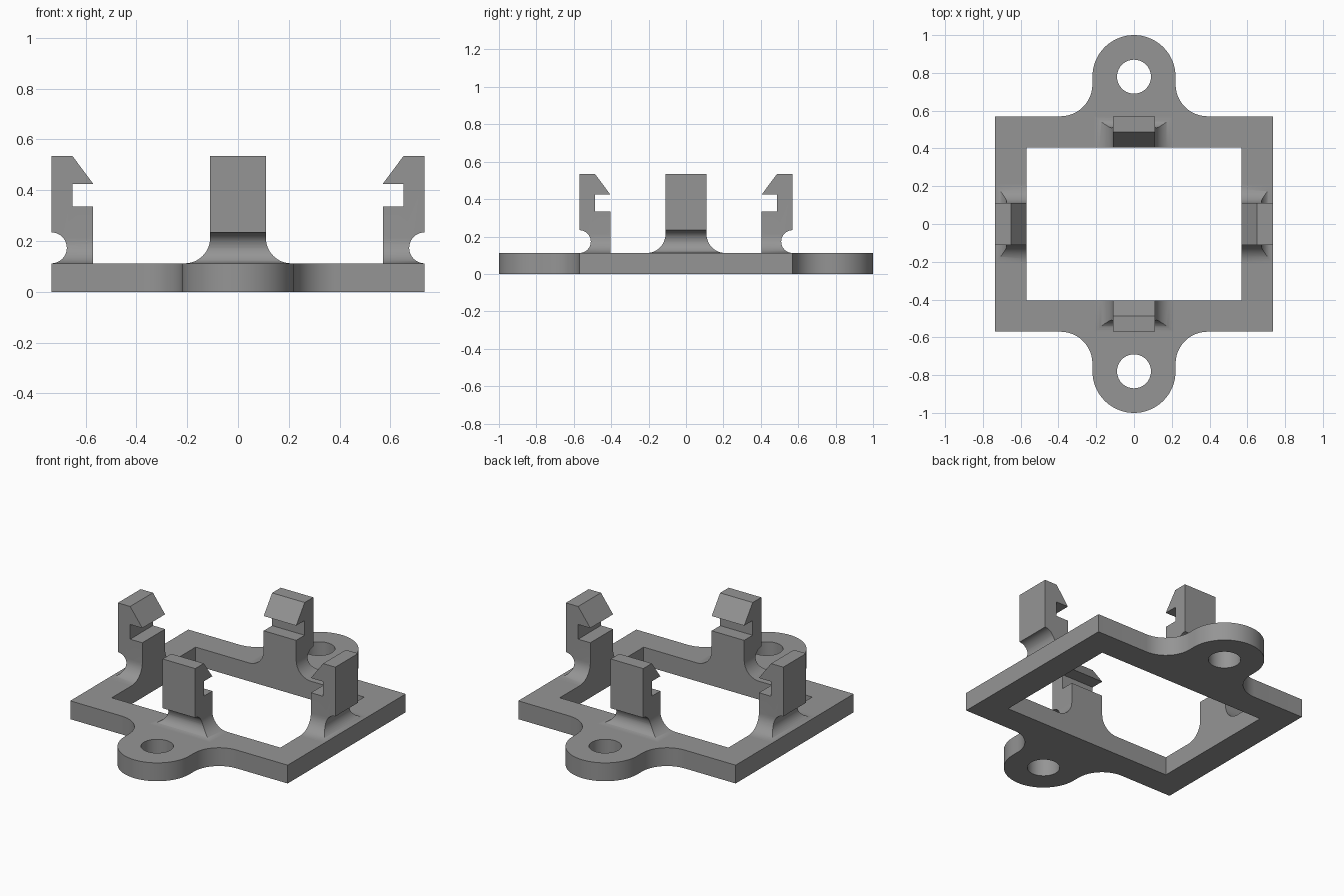
import bpy, bmesh, math

if "Cube" in bpy.data.objects:
    bpy.data.objects.remove(bpy.data.objects["Cube"])

grey = bpy.data.materials.new("plain grey")
grey.diffuse_color = (0.30, 0.30, 0.30, 1)
grey.use_nodes = True
grey.node_tree.nodes["Principled BSDF"].inputs["Base Color"].default_value = grey.diffuse_color

PLATE_H = 0.112          # plate thickness
OX, OY = 0.735, 0.57     # outer half sizes of the frame
IX, IY = 0.57, 0.405     # half sizes of the opening
EAR_Y, EAR_R, HOLE_R, FILLET = 0.78, 0.22, 0.09, 0.17


def arc(cx, cy, r, a0, a1, n):
    """Points on an arc, angles in degrees."""
    angles = [math.radians(a0 + (a1 - a0) * i / n) for i in range(n + 1)]
    return [(cx + r * math.cos(a), cy + r * math.sin(a)) for a in angles]


def activate(ob):
    bpy.ops.object.select_all(action='DESELECT')
    ob.select_set(True)
    bpy.context.view_layer.objects.active = ob


def prism(name, points, place, direction):
    """Extrude a closed profile; place maps 2D points into 3D."""
    bm = bmesh.new()
    face = bm.faces.new([bm.verts.new(place(a, b)) for a, b in points])
    ext = bmesh.ops.extrude_face_region(bm, geom=[face])
    verts = [g for g in ext["geom"] if isinstance(g, bmesh.types.BMVert)]
    bmesh.ops.translate(bm, verts=verts, vec=direction)
    bmesh.ops.recalc_face_normals(bm, faces=bm.faces[:])
    mesh = bpy.data.meshes.new(name)
    bm.to_mesh(mesh)
    bm.free()
    mesh.materials.append(grey)
    ob = bpy.data.objects.new(name, mesh)
    bpy.context.collection.objects.link(ob)
    return ob


# Base plate: frame outline with two filleted ears, opening and screw holes
fillet = arc(EAR_R + FILLET, OY + FILLET, FILLET, 270, 180, 12)
half = [(OX, OY)] + fillet + arc(0, EAR_Y, EAR_R, 0, 180, 36)
half += [(-x, y) for x, y in reversed(fillet)] + [(-OX, OY)]
outline = half + [(-x, -y) for x, y in half]
opening = [(IX, IY), (-IX, IY), (-IX, -IY), (IX, -IY)]
holes = [arc(0, s * EAR_Y, HOLE_R, 0, 360, 40)[:-1] for s in (1, -1)]

curve = bpy.data.curves.new("base_plate", 'CURVE')
curve.dimensions = '2D'
curve.fill_mode = 'BOTH'
curve.extrude = PLATE_H / 2
for loop in [outline, opening] + holes:
    spline = curve.splines.new('POLY')
    spline.points.add(len(loop) - 1)
    for p, (x, y) in zip(spline.points, loop):
        p.co = (x, y, 0, 1)
    spline.use_cyclic_u = True
curve.materials.append(grey)
plate = bpy.data.objects.new("base_plate", curve)
bpy.context.collection.objects.link(plate)
plate.location.z = PLATE_H / 2
activate(plate)
bpy.ops.object.convert(target='MESH')
plate = bpy.context.view_layer.objects.active
bm = bmesh.new()
bm.from_mesh(plate.data)
bmesh.ops.remove_doubles(bm, verts=bm.verts[:], dist=0.0005)
bmesh.ops.recalc_face_normals(bm, faces=bm.faces[:])
bm.to_mesh(plate.data)
bm.free()
bpy.ops.object.shade_smooth_by_angle()

# Snap clip: hooked side profile (0 = inner wall) with a round outer groove
T = OX - IX
GROOVE = 0.061
profile = [(0, PLATE_H), (0, 0.335), (0.082, 0.335), (0.082, 0.425),
           (0, 0.425), (0.082, 0.535), (T, 0.535)]
profile += arc(T, PLATE_H + GROOVE, GROOVE, 90, 270, 20)
clip = prism("snap_clip_back", profile, lambda a, b: (-0.3, a, b), (0.6, 0, 0))

# Front silhouette of the clip: straight post flaring into the plate
W, FLARE = 0.11, 0.1
side = [(W, 0.6)] + arc(W + FLARE, PLATE_H + FLARE, FLARE, 180, 270, 12)
side += [(W + FLARE, 0.05)]
silhouette = side + [(-x, z) for x, z in reversed(side)]
cutter = prism("flare_cutter", silhouette, lambda a, b: (a, -0.1, b), (0, 0.4, 0))
cutter.hide_render = True

activate(clip)
mod = clip.modifiers.new("flare", 'BOOLEAN')
mod.operation = 'INTERSECT'
mod.solver = 'EXACT'
mod.object = cutter
bpy.ops.object.modifier_apply(modifier=mod.name)
bpy.data.objects.remove(cutter)
bpy.ops.object.shade_smooth_by_angle()

# One clip at the middle of each side of the opening
clip.location = (0, IY, 0)
for name, loc, turn in [("snap_clip_left", (-IX, 0, 0), 90),
                        ("snap_clip_front", (0, -IY, 0), 180),
                        ("snap_clip_right", (IX, 0, 0), 270)]:
    copy = bpy.data.objects.new(name, clip.data)
    copy.location = loc
    copy.rotation_euler.z = math.radians(turn)
    bpy.context.collection.objects.link(copy)
